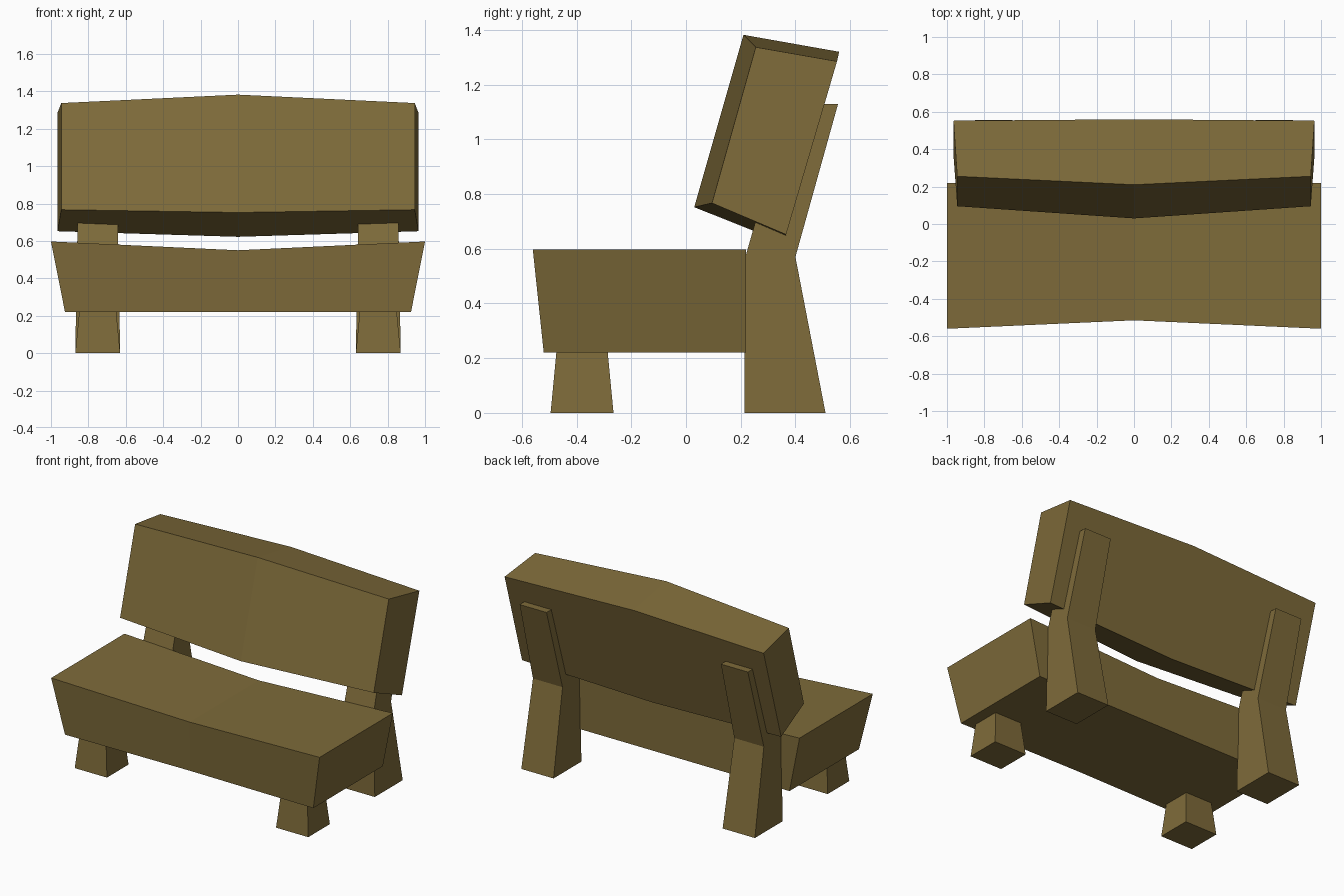
import bpy, bmesh

if "Cube" in bpy.data.objects:
    bpy.data.objects.remove(bpy.data.objects["Cube"])

wood = bpy.data.materials.new("olive_wood")
wood.diffuse_color = (0.21, 0.147, 0.042, 1)
wood.use_nodes = True
wood.node_tree.nodes["Principled BSDF"].inputs["Base Color"].default_value = wood.diffuse_color


def loft(name, rings):
    """Skin a list of equal-length point rings and cap both ends."""
    bm = bmesh.new()
    loops = [[bm.verts.new(p) for p in ring] for ring in rings]
    n = len(loops[0])
    for a, b in zip(loops, loops[1:]):
        for i in range(n):
            j = (i + 1) % n
            bm.faces.new((a[i], a[j], b[j], b[i]))
    bm.faces.new(loops[0])
    bm.faces.new(loops[-1])
    bmesh.ops.recalc_face_normals(bm, faces=bm.faces)
    me = bpy.data.meshes.new(name)
    bm.to_mesh(me)
    bm.free()
    me.materials.append(wood)
    ob = bpy.data.objects.new(name, me)
    bpy.context.collection.objects.link(ob)
    return ob


def plank(name, end, mid):
    """Plank bent at the middle: end section (x, y, z), middle section (y, z)."""
    left = [(-x, y, z) for x, y, z in end]
    centre = [(0, y, z) for y, z in mid]
    return loft(name, [left, centre, end])


def leg(name, levels):
    """Leg from levels of (half width, y front, z front, y back, z back)."""
    for side, label in ((1, "right"), (-1, "left")):
        c = 0.75 * side
        loft(f"{name}_{label}", [
            [(c - w, yf, zf), (c + w, yf, zf), (c + w, yb, zb), (c - w, yb, zb)]
            for w, yf, zf, yb, zb in levels])


# Seat: sagging top, flared ends
plank("seat",
      [(1, -0.56, 0.597), (1, 0.22, 0.597), (0.925, 0.22, 0.22), (0.925, -0.52, 0.22)],
      [(-0.515, 0.55), (0.22, 0.55), (0.22, 0.22), (-0.51, 0.22)])

# Backrest: tilted, bulging slightly at the middle
plank("backrest",
      [(0.945, 0.255, 1.337), (0.965, 0.552, 1.285), (0.965, 0.366, 0.652), (0.945, 0.095, 0.767)],
      [(0.21, 1.382), (0.56, 1.32), (0.357, 0.622), (0.03, 0.752)])

# Front legs: short tapered blocks
leg("front_leg", [(0.12, -0.495, 0, -0.265, 0),
                  (0.098, -0.473, 0.23, -0.287, 0.23)])

# Back legs: bent posts that carry the backrest
leg("back_leg", [(0.12, 0.213, 0, 0.51, 0),
                 (0.11, 0.217, 0.57, 0.40, 0.57),
                 (0.10, 0.377, 1.13, 0.556, 1.13)])
